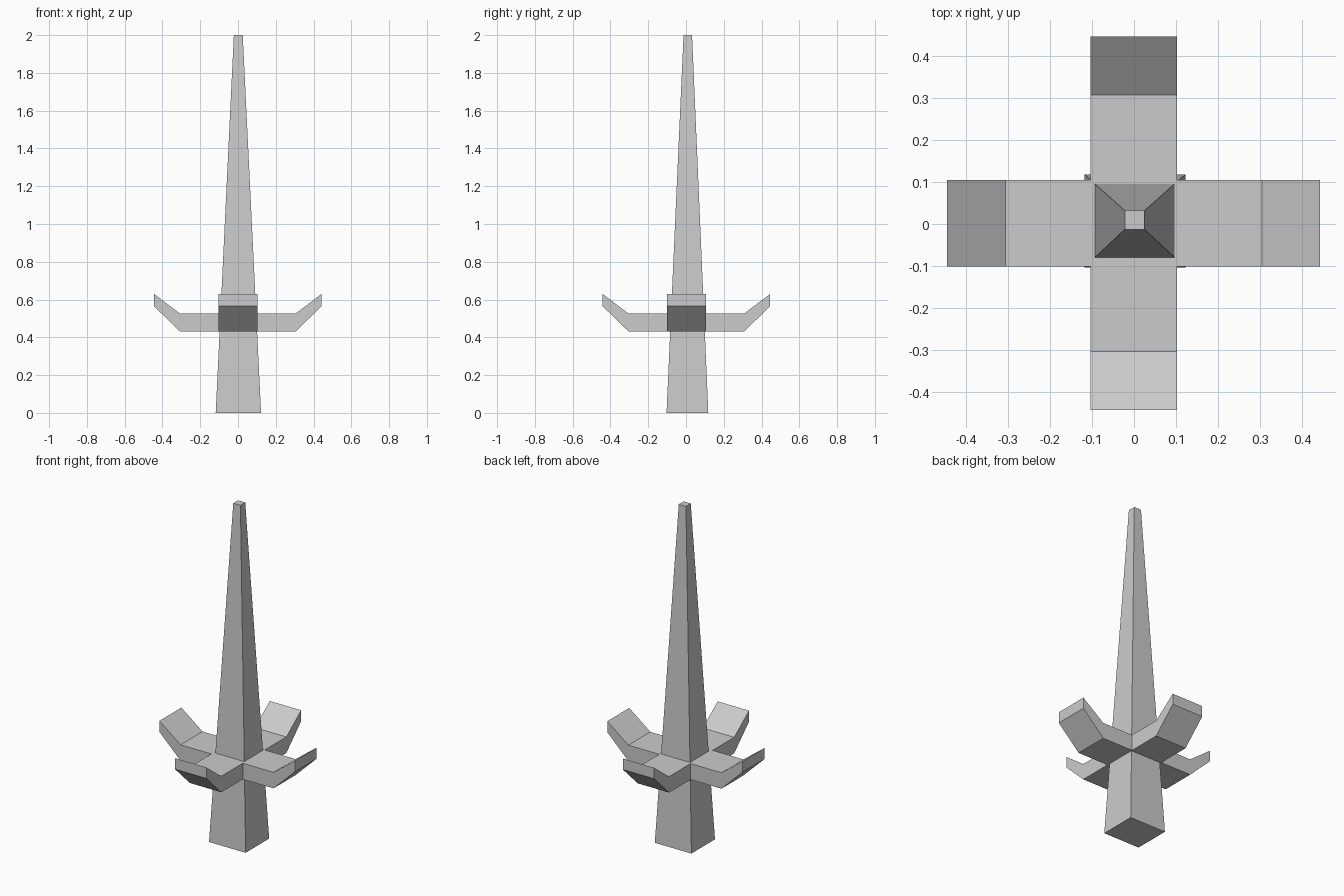
import bpy, bmesh
from mathutils import Vector

if "Cube" in bpy.data.objects:
    bpy.data.objects.remove(bpy.data.objects["Cube"])


def finish(bm, name):
    bmesh.ops.recalc_face_normals(bm, faces=bm.faces)
    mesh = bpy.data.meshes.new(name)
    bm.to_mesh(mesh)
    bm.free()
    obj = bpy.data.objects.new(name, mesh)
    bpy.context.collection.objects.link(obj)
    return obj


def box(bm, x0, x1, y0, y1, z0, z1):
    bmesh.ops.create_cube(bm, size=1)
    for v in bm.verts:
        v.co = Vector((x1 if v.co.x > 0 else x0,
                       y1 if v.co.y > 0 else y0,
                       z1 if v.co.z > 0 else z0))


# Tapered four-sided spike, slightly off centre
bm = bmesh.new()
box(bm, -0.118, 0.122, -0.103, 0.118, 0, 2)
for v in bm.verts:
    if v.co.z > 1:
        v.co.x = 0.025 if v.co.x > 0 else -0.022
        v.co.y = 0.032 if v.co.y > 0 else -0.013
finish(bm, "spike")

# Cross guard: central block with four arms extruded outward, then bent upward
HALF, BEND, TIP = 0.103, 0.305, 0.444
LOW, HIGH = 0.43, 0.525
TIP_LOW, TIP_HIGH = 0.565, 0.63
bm = bmesh.new()
box(bm, -HALF, HALF, -HALF, HALF, LOW, HIGH)
bm.normal_update()
sides = [(f, f.normal.copy()) for f in bm.faces if abs(f.normal.z) < 0.5]
for face, out in sides:
    for step in (BEND - HALF, TIP - BEND):
        face = bmesh.ops.extrude_discrete_faces(bm, faces=[face])["faces"][0]
        for v in face.verts:
            v.co += out * step
    for v in face.verts:
        v.co.z = TIP_LOW if v.co.z < (LOW + HIGH) / 2 else TIP_HIGH
guard = finish(bm, "cross_guard")
guard.location = (-0.001, 0.002, 0)
